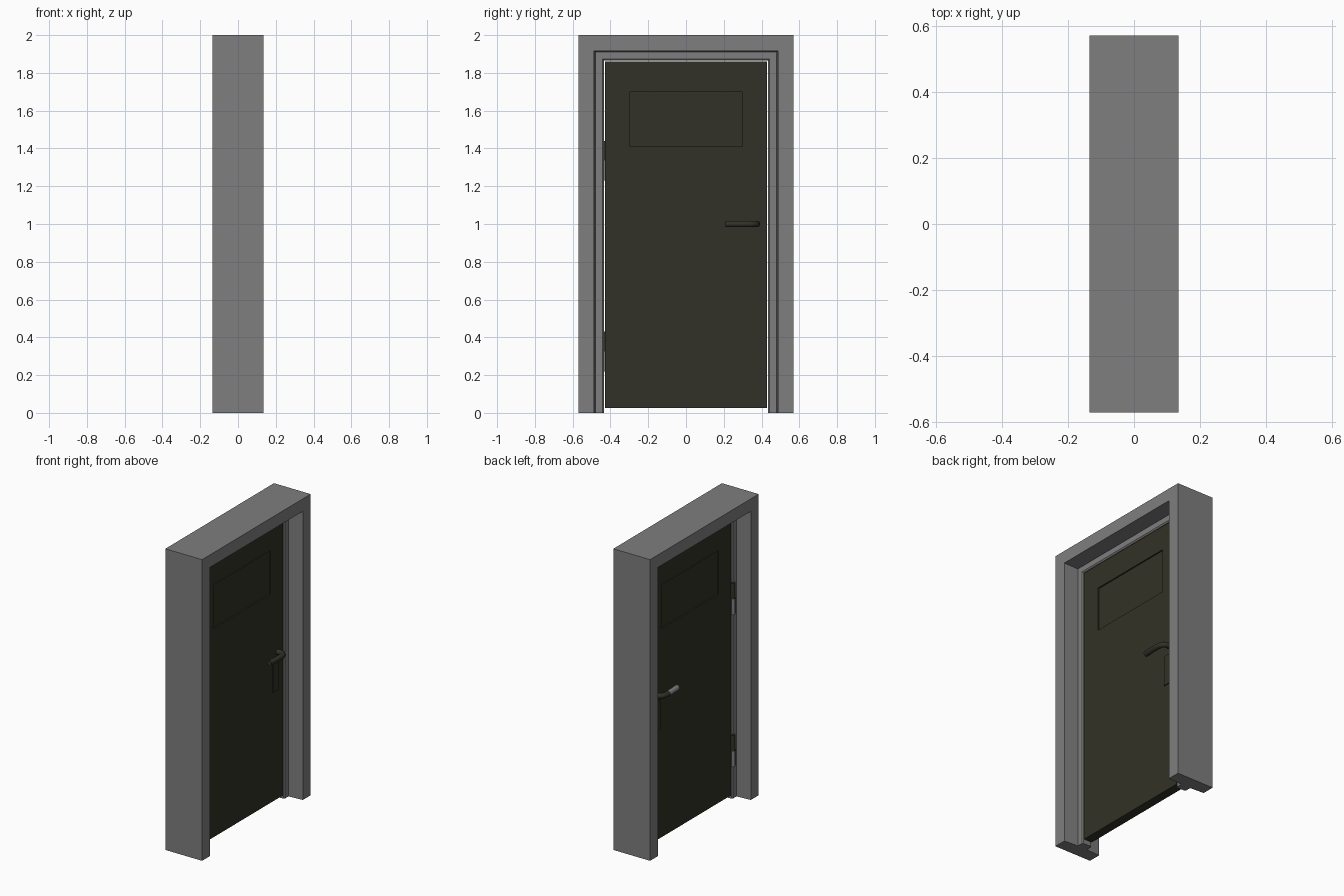
import bpy, bmesh, math
from mathutils import Vector

if "Cube" in bpy.data.objects:
    bpy.data.objects.remove(bpy.data.objects["Cube"])


def material(name, rgb):
    m = bpy.data.materials.new(name)
    m.diffuse_color = (*rgb, 1)
    m.use_nodes = True
    m.node_tree.nodes["Principled BSDF"].inputs["Base Color"].default_value = m.diffuse_color
    return m


GREY = material("grey metal", (0.21, 0.21, 0.21))
OLIVE = material("dark olive", (0.031, 0.031, 0.02))


def finish(name, bm, mat):
    bmesh.ops.recalc_face_normals(bm, faces=bm.faces)
    me = bpy.data.meshes.new(name)
    bm.to_mesh(me)
    bm.free()
    me.materials.append(mat)
    ob = bpy.data.objects.new(name, me)
    bpy.context.collection.objects.link(ob)
    return ob


def box_mesh(lo, hi):
    bm = bmesh.new()
    bmesh.ops.create_cube(bm, size=1)
    for v in bm.verts:
        v.co = Vector([(lo[i] + hi[i]) / 2 + v.co[i] * (hi[i] - lo[i]) for i in range(3)])
    return bm


def cylinder(name, x, y, z0, z1, r, mat):
    bm = bmesh.new()
    bmesh.ops.create_cone(bm, cap_ends=True, segments=16, radius1=r, radius2=r, depth=z1 - z0)
    bmesh.ops.translate(bm, verts=bm.verts, vec=(x, y, (z0 + z1) / 2))
    smooth(finish(name, bm, mat))


def smooth(ob):
    bpy.ops.object.select_all(action='DESELECT')
    ob.select_set(True)
    bpy.context.view_layer.objects.active = ob
    bpy.ops.object.shade_smooth_by_angle(angle=math.radians(40))


# Door frame: one section (x, half width) swept up, across and down
half = [(0.135, 0.57), (0.135, 0.487), (0.035, 0.480), (0.035, 0.443), (0.028, 0.435)]
section = half + [(-x, o) for x, o in reversed(half)]
bm = bmesh.new()
rings = []
for side, top in ((-1, 0), (-1, 1), (1, 1), (1, 0)):
    rings.append([bm.verts.new((x, side * o, (1.43 + o) * top)) for x, o in section])
n = len(section)
for a, b in zip(rings, rings[1:]):
    for i in range(n):
        j = (i + 1) % n
        bm.faces.new((a[i], a[j], b[j], b[i]))
bm.faces.new(rings[0])
bm.faces.new(rings[-1])
finish("door_frame", bm, GREY)

# Door leaf with a shallow recessed panel on both sides
bm = box_mesh((-0.03, -0.428, 0.025), (0.03, 0.43, 1.86))
for co, no in (((0, -0.3, 0), (0, 1, 0)), ((0, 0.3, 0), (0, 1, 0)),
               ((0, 0, 1.41), (0, 0, 1)), ((0, 0, 1.70), (0, 0, 1))):
    bmesh.ops.bisect_plane(bm, geom=bm.verts[:] + bm.edges[:] + bm.faces[:],
                           plane_co=co, plane_no=no)
bm.normal_update()
panels = []
for f in bm.faces:
    c = f.calc_center_median()
    if abs(f.normal.x) > 0.9 and abs(c.y) < 0.29 and 1.42 < c.z < 1.69:
        panels.append(f)
bmesh.ops.inset_individual(bm, faces=panels, thickness=0.001, depth=-0.008)
finish("door_leaf", bm, OLIVE)

for s, label in ((1, "outer"), (-1, "inner")):
    # Lock plate under the handle
    xs = sorted((s * 0.029, s * 0.036))
    finish(label + "_lock_plate", box_mesh((xs[0], 0.32, 0.75), (xs[1], 0.38, 0.95)), OLIVE)

    # Lever handle: stem, rounded bend and grip as a bevelled curve
    path = [(0.02, 0.373), (0.055, 0.373), (0.070, 0.368), (0.081, 0.356),
            (0.086, 0.338), (0.087, 0.31), (0.086, 0.26), (0.083, 0.21)]
    cu = bpy.data.curves.new(label + "_handle", 'CURVE')
    cu.dimensions = '3D'
    cu.bevel_depth = 0.018
    cu.bevel_resolution = 3
    cu.use_fill_caps = True
    sp = cu.splines.new('POLY')
    sp.points.add(len(path) - 1)
    for p, (x, y) in zip(sp.points, path):
        p.co = (s * x, y, 1.0, 1)
    cu.materials.append(OLIVE)
    ob = bpy.data.objects.new(label + "_handle", cu)
    bpy.context.collection.objects.link(ob)
    bpy.ops.object.select_all(action='DESELECT')
    ob.select_set(True)
    bpy.context.view_layer.objects.active = ob
    bpy.ops.object.convert(target='MESH')
    ob = bpy.context.object
    if s < 0:  # the inner grip end is bare metal
        ob.data.materials.append(GREY)
        for f in ob.data.polygons:
            f.material_index = int(f.center.y < 0.30)
    smooth(ob)

# Lift-off hinges: dark upper half on the door, grey lower half on the frame
for z, label in ((1.23, "upper"), (0.22, "lower")):
    mid, top = z + 0.105, z + 0.21
    cylinder(label + "_hinge_door_barrel", -0.045, -0.432, mid, top, 0.012, OLIVE)
    cylinder(label + "_hinge_frame_barrel", -0.045, -0.432, z, mid, 0.012, GREY)
    finish(label + "_hinge_door_leaf",
           box_mesh((-0.045, -0.432, mid), (-0.028, -0.422, top)), OLIVE)
    finish(label + "_hinge_frame_leaf",
           box_mesh((-0.045, -0.458, z), (-0.034, -0.432, mid)), GREY)
